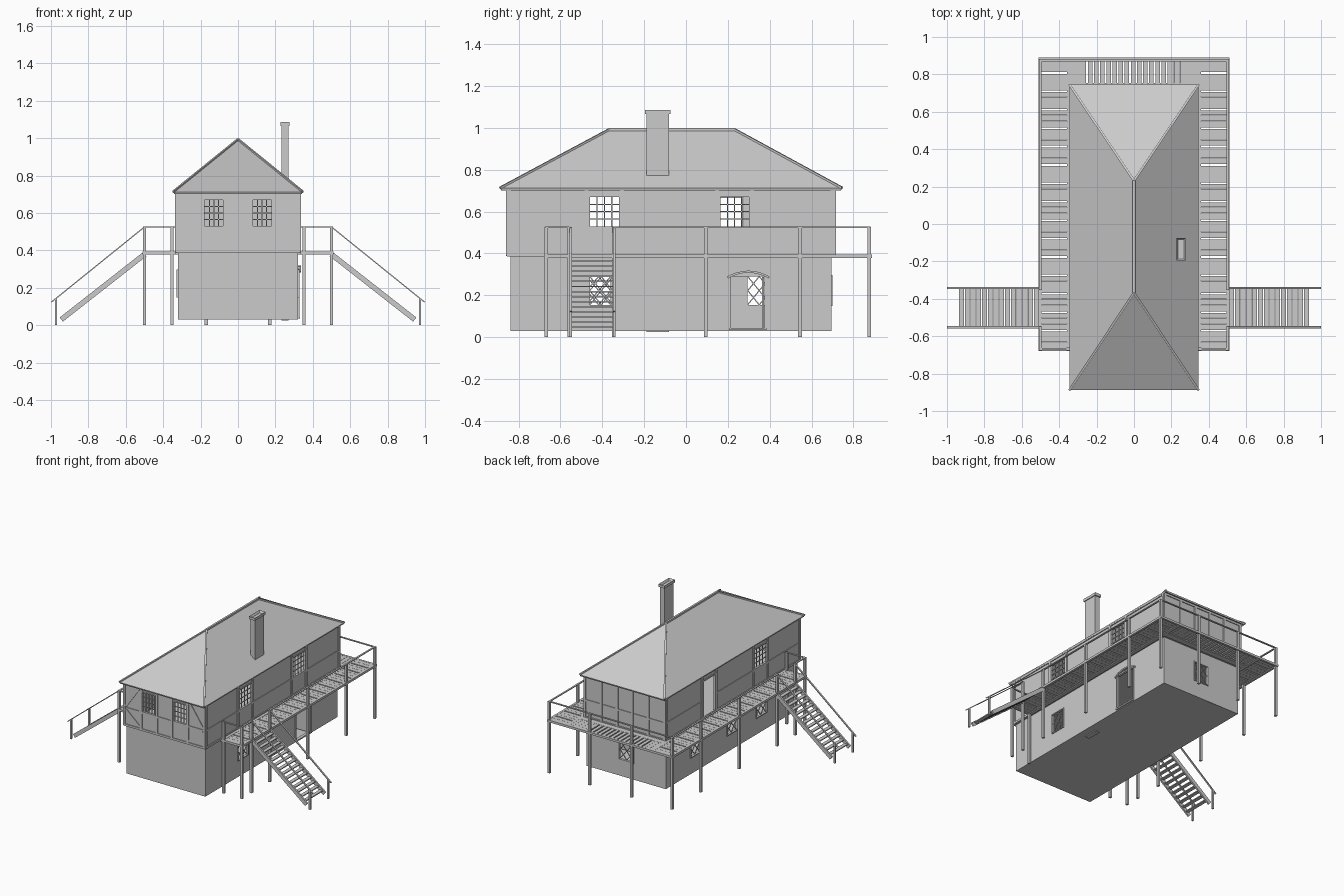
import bpy, bmesh, math
from mathutils import Vector, Matrix

if "Cube" in bpy.data.objects:
    bpy.data.objects.remove(bpy.data.objects["Cube"])

grey = bpy.data.materials.new("plain_grey")
grey.diffuse_color = (0.6, 0.6, 0.6, 1)
grey.use_nodes = True
grey.node_tree.nodes["Principled BSDF"].inputs["Base Color"].default_value = grey.diffuse_color


def part(name, build, thickness=0):
    bm = bmesh.new()
    build(bm)
    me = bpy.data.meshes.new(name)
    bm.to_mesh(me)
    bm.free()
    me.materials.append(grey)
    ob = bpy.data.objects.new(name, me)
    bpy.context.collection.objects.link(ob)
    if thickness:
        m = ob.modifiers.new("thickness", 'SOLIDIFY')
        m.thickness, m.offset = thickness, -1
    return ob


def box(bm, lo, hi):
    a, b = Vector(lo), Vector(hi)
    size = [abs(v) for v in b - a]
    mat = Matrix.Translation((a + b) / 2) @ Matrix.Diagonal((*size, 1))
    return bmesh.ops.create_cube(bm, size=1, matrix=mat)['verts']


def bar(bm, p, q, w, h):
    p, q = Vector(p), Vector(q)
    d = (q - p).normalized()
    side = Vector((0, 1, 0)) if abs(d.z) > 0.99 else Vector((0, 0, 1)).cross(d).normalized()
    rot = Matrix((d, side, d.cross(side))).transposed().to_4x4()
    mat = Matrix.Translation((p + q) / 2) @ rot @ Matrix.Diagonal(((q - p).length, w, h, 1))
    bmesh.ops.create_cube(bm, size=1, matrix=mat)


# Storey sizes: half width, front y, back y, bottom z, top z
LOW = (0.322, -0.84, 0.695, 0.03, 0.39)
UP = (0.332, -0.855, 0.71, 0.385, 0.718)


def at(storey, side, u, z, out=0.0):
    hx, y0, y1 = storey[:3]
    return Vector({'front': (u, y0 - out, z), 'back': (u, y1 + out, z),
                   'right': (hx + out, u, z), 'left': (-hx - out, u, z)}[side])


def plate(bm, storey, side, u0, u1, z0, z1, o0=-0.004, o1=0.006):
    box(bm, at(storey, side, u0, z0, o0), at(storey, side, u1, z1, o1))


# Openings: side -> (u0, u1, z0, z1)
low_windows = [('right', -0.46, -0.35), ('left', -0.475, -0.36), ('left', -0.13, -0.02),
               ('left', 0.295, 0.405), ('back', -0.055, 0.055)]
low_windows = [(s, a, b, 0.155, 0.29) for s, a, b in low_windows]
up_windows = [('front', -0.178, -0.08), ('front', 0.08, 0.178), ('right', -0.46, -0.32),
              ('right', 0.165, 0.30), ('left', -0.46, -0.32)]
up_windows = [(s, a, b, 0.53, 0.67) for s, a, b in up_windows]
low_door = ('right', 0.215, 0.375, 0.045, 0.29)
up_door = ('left', 0.14, 0.275, 0.395, 0.665)


# Walls as face grids with the openings left out, plus a floor
def walls(storey, openings):
    def build(bm):
        hx, y0, y1, z0, z1 = storey
        for side in ('front', 'right', 'back', 'left'):
            holes = [o[1:] for o in openings if o[0] == side]
            ends = (-hx, hx) if side in ('front', 'back') else (y0, y1)
            us = sorted(set(ends) | {v for h in holes for v in h[:2]})
            zs = sorted({z0, z1} | {v for h in holes for v in h[2:]})
            for a, b in zip(us, us[1:]):
                for c, d in zip(zs, zs[1:]):
                    mu, mz = (a + b) / 2, (c + d) / 2
                    if any(h[0] < mu < h[1] and h[2] < mz < h[3] for h in holes):
                        continue
                    pts = [(a, c), (b, c), (b, d), (a, d)]
                    if side in ('back', 'left'):
                        pts.reverse()
                    bm.faces.new([bm.verts.new(at(storey, side, u, z)) for u, z in pts])
        bm.faces.new([bm.verts.new(p) for p in
                      ((-hx, y0, z0), (-hx, y1, z0), (hx, y1, z0), (hx, y0, z0))])
        bmesh.ops.remove_doubles(bm, verts=bm.verts, dist=1e-5)
    return build


part("lower_storey", walls(LOW, low_windows + [low_door]), 0.012)
part("upper_storey", walls(UP, up_windows + [up_door]), 0.012)


def frame(bm, storey, o, w=0.01, sill=True):
    s, a, b, c, d = o
    plate(bm, storey, s, a - w, a, c, d + w)
    plate(bm, storey, s, b, b + w, c, d + w)
    plate(bm, storey, s, a, b, d, d + w)
    if sill:
        plate(bm, storey, s, a - w, b + w, c - w, c)


# Diamond lattice windows below
def lattice(bm):
    for o in low_windows:
        s, a, b, c, d = o
        frame(bm, LOW, o, 0.007)
        m, n = (a + b) / 2, (c + d) / 2
        lines = [(a, c, b, d), (a, d, b, c), (a, n, m, d), (m, d, b, n), (b, n, m, c), (m, c, a, n)]
        for u0, z0, u1, z1 in lines:
            bar(bm, at(LOW, s, u0, z0, -0.006), at(LOW, s, u1, z1, -0.006), 0.005, 0.005)


# Square pane windows above
def panes(bm):
    for o in up_windows:
        s, a, b, c, d = o
        frame(bm, UP, o, 0.008)
        for i in (1, 2, 3):
            u, z = a + (b - a) * i / 4, c + (d - c) * i / 4
            plate(bm, UP, s, u - 0.0025, u + 0.0025, c, d, -0.008, -0.003)
            plate(bm, UP, s, a, b, z - 0.0025, z + 0.0025, -0.008, -0.003)


part("lattice_windows", lattice)
part("pane_windows", panes)


# Doors standing open inward, their frames and the arched hood
def doors(bm):
    frame(bm, LOW, low_door, 0.01, False)
    frame(bm, UP, up_door, 0.01, False)
    box(bm, (0.18, 0.363, 0.045), (0.318, 0.373, 0.288))
    box(bm, (-0.328, 0.262, 0.398), (-0.21, 0.272, 0.662))
    plate(bm, LOW, 'right', 0.205, 0.385, 0.035, 0.045, 0, 0.01)


def hood(bm):
    pts = []
    for i in range(11):
        t = i / 5 - 1
        pts.append(at(LOW, 'right', 0.298 + 0.1 * t, 0.285 + 0.028 * (1 - t * t), 0.006))
    for p, q in zip(pts, pts[1:]):
        bar(bm, p, q, 0.016, 0.01)


part("doors", doors)
part("door_hood", hood)


# Timber framing on the upper storey
def timbers(bm):
    posts = {'front': (-0.325, -0.19, -0.062, 0.062, 0.19, 0.325),
             'back': (-0.325, -0.19, -0.062, 0.062, 0.19, 0.325),
             'right': (-0.845, -0.475, -0.306, 0.148, 0.316, 0.70),
             'left': (-0.845, -0.475, -0.306, 0.127, 0.29, 0.70)}
    for s, us in posts.items():
        for u in us:
            plate(bm, UP, s, u - 0.009, u + 0.009, 0.39, 0.715)
        for z in (0.388, 0.70):
            plate(bm, UP, s, us[0], us[-1], z, z + 0.015)
        for a, b in zip(us, us[1:]):
            if s == 'left' and a < 0.2 < b:
                continue
            plate(bm, UP, s, a, b, 0.514, 0.527, -0.003, 0.005)
    for m in (-1, 1):
        for z0, z1 in ((0.41, 0.51), (0.70, 0.535)):
            bar(bm, at(UP, 'front', m * 0.20, z0, 0.001), at(UP, 'front', m * 0.315, z1, 0.001), 0.009, 0.016)


part("timber_frame", timbers)

# Hipped roof and its ridge caps
corners = [Vector(p) for p in ((-0.345, -0.888, 0.713), (0.345, -0.888, 0.713),
                               (0.345, 0.745, 0.713), (-0.345, 0.745, 0.713))]
r0, r1 = Vector((0, -0.367, 0.992)), Vector((0, 0.232, 0.992))


def roof(bm):
    a, b, c, d, e, f = [bm.verts.new(p) for p in corners + [r0, r1]]
    for loop in ((a, b, e), (b, c, f, e), (c, d, f), (d, a, e, f)):
        bm.faces.new(loop)


def caps(bm):
    bar(bm, r0, r1, 0.014, 0.014)
    for i, c in enumerate(corners):
        bar(bm, c, r0 if i < 2 else r1, 0.012, 0.012)


part("roof", roof, 0.012)
part("ridge_caps", caps)


# Chimney with hollow cap
def chimney(bm):
    box(bm, (0.232, -0.188, 0.024), (0.27, -0.082, 1.066))
    cap = box(bm, (0.226, -0.196, 1.066), (0.276, -0.074, 1.086))
    bm.normal_update()
    top = [f for f in cap[0].link_faces[:] + cap[-1].link_faces[:] if f.normal.z > 0.9][:1]
    bmesh.ops.inset_region(bm, faces=top, thickness=0.012)
    bmesh.ops.translate(bm, verts=top[0].verts[:], vec=(0, 0, -0.016))


part("chimney", chimney)


# Walkway on both sides and the back: beams and planks
def beams(bm):
    for m in (-1, 1):
        box(bm, (m * 0.494, -0.678, 0.379), (m * 0.51, 0.89, 0.395))
        box(bm, (m * 0.334, -0.678, 0.379), (m * 0.358, 0.89, 0.395))
        box(bm, (m * 0.334, -0.678, 0.379), (m * 0.51, -0.664, 0.395))
    box(bm, (-0.51, 0.875, 0.379), (0.51, 0.89, 0.395))
    box(bm, (-0.345, 0.712, 0.379), (0.345, 0.755, 0.395))


def planks(bm):
    for i in range(47):
        y = -0.664 + i * 0.0328
        w = 0.024 if i % 3 == 2 else 0.0315
        for m in (-1, 1):
            box(bm, (m * 0.35, y, 0.385), (m * 0.502, y + w, 0.394))
    for i in range(21):
        x = -0.345 + i * 0.0328
        w = 0.024 if 1 < i < 16 else 0.0315
        box(bm, (x, 0.74, 0.385), (x + w, 0.88, 0.394))


part("walkway_beams", beams)
part("walkway_planks", planks)


# Posts and rails
def posts(bm):
    spots = [(m * 0.5, y) for m in (-1, 1) for y in (-0.668, -0.557, -0.345, 0.095, 0.545, 0.875)]
    spots += [(m * 0.353, -0.668) for m in (-1, 1)] + [(m * 0.17, 0.875) for m in (-1, 1)]
    for x, y in spots:
        bar(bm, (x, y, 0), (x, y, 0.527), 0.017, 0.017)


def rails(bm):
    for m in (-1, 1):
        x = m * 0.5
        for p, q in (((m * 0.353, -0.668), (x, -0.668)), ((x, -0.668), (x, -0.557)),
                     ((x, -0.345), (x, 0.878))):
            bar(bm, (*p, 0.525), (*q, 0.525), 0.012, 0.006)
    bar(bm, (-0.5, 0.875, 0.525), (0.5, 0.875, 0.525), 0.012, 0.006)


part("posts", posts)
part("rails", rails)


# Outside stairs, one on each side
def stairs(bm):
    for m in (-1, 1):
        for y in (-0.552, -0.342):
            bar(bm, (m * 0.498, y, 0.38), (m * 0.945, y, 0.03), 0.012, 0.028)
            bar(bm, (m * 0.5, y, 0.525), (m * 0.998, y, 0.123), 0.012, 0.006)
            bar(bm, (m * 0.973, y, 0), (m * 0.973, y, 0.143), 0.012, 0.012)
        for i in range(14):
            x = 0.522 + i * 0.0308
            z = 0.38 - (x - 0.5) * 0.785
            box(bm, (m * (x - 0.013), -0.55, z - 0.003), (m * (x + 0.013), -0.344, z + 0.004))


part("stairs", stairs)
